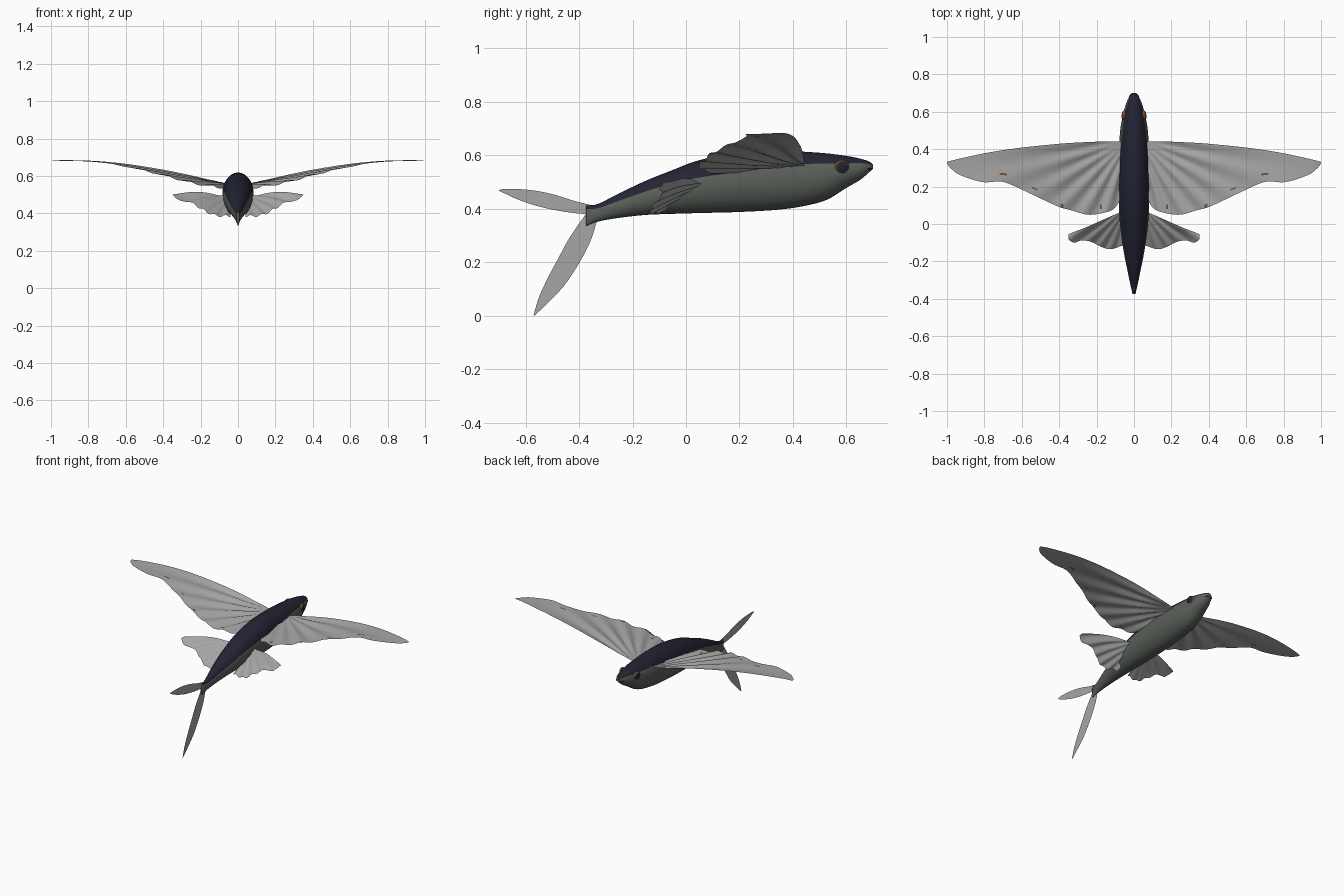
import bpy, bmesh, math
from mathutils import Matrix, Vector

if "Cube" in bpy.data.objects:
    bpy.data.objects.remove(bpy.data.objects["Cube"])


def material(name, rgb):
    m = bpy.data.materials.new(name)
    m.diffuse_color = (*rgb, 1)
    m.use_nodes = True
    m.node_tree.nodes["Principled BSDF"].inputs["Base Color"].default_value = m.diffuse_color
    return m


NAVY = material("navy back", (0.017, 0.017, 0.034))
BELLY = material("grey green belly", (0.10, 0.115, 0.10))
FIN = material("pale grey fin", (0.38, 0.38, 0.38))
BROWN = material("brown iris", (0.22, 0.08, 0.03))


def spline(rows, t):
    """Catmull-Rom sample of a table of rows, t in 0..1."""
    f = t * (len(rows) - 1)
    i = min(int(f), len(rows) - 2)
    u = f - i
    p = [rows[max(0, min(len(rows) - 1, i + k))] for k in (-1, 0, 1, 2)]
    return [0.5 * (2 * b + (c - a) * u + (2 * a - 5 * b + 4 * c - d) * u * u
                   + (3 * b - a - 3 * c + d) * u ** 3) for a, b, c, d in zip(*p)]


def finish(name, bm, mats, mirror=False):
    for f in bm.faces:
        f.smooth = True
    me = bpy.data.meshes.new(name)
    bm.to_mesh(me)
    bm.free()
    ob = bpy.data.objects.new(name, me)
    bpy.context.collection.objects.link(ob)
    for m in mats:
        me.materials.append(m)
    if mirror:
        ob.modifiers.new("mirror", "MIRROR").use_mirror_merge = False
    return ob


# Body: elliptical rings with one vertex row on the colour seam
# y, top z, bottom z, half width, seam z
BODY = [(-.375, .413, .335, .008, .400), (-.33, .418, .352, .018, .402),
        (-.25, .458, .366, .035, .430), (-.15, .505, .377, .055, .465),
        (-.05, .545, .381, .070, .495), (.05, .582, .384, .079, .517),
        (.20, .612, .388, .084, .538), (.35, .618, .397, .082, .557),
        (.45, .613, .412, .078, .567), (.53, .607, .435, .070, .570),
        (.60, .598, .478, .055, .570), (.65, .588, .507, .040, .571),
        (.685, .577, .536, .022, .567), (.70, .564, .549, .006, .558)]
bm = bmesh.new()
HALF = 8
rings = []
for i in range(66):
    y, top, bot, w, seam = spline(BODY, i / 65)
    c, h = (top + bot) / 2, (top - bot) / 2
    s = math.acos(max(-.9, min(.9, (seam - c) / h)))
    angs = [s * k / HALF for k in range(HALF)]
    angs += [s + (math.pi - s) * k / HALF for k in range(HALF + 1)]
    angs += [-a for a in angs[-2:0:-1]]
    rings.append([bm.verts.new((w * math.sin(a), y, c + h * math.cos(a))) for a in angs])
n = len(rings[0])
for r0, r1 in zip(rings, rings[1:]):
    for k in range(n):
        f = bm.faces.new((r0[k], r0[(k + 1) % n], r1[(k + 1) % n], r1[k]))
        f.material_index = 0 if k < HALF or k >= n - HALF else 1
for r in (rings[0], rings[-1]):
    bm.faces.new(r).material_index = 1
bmesh.ops.recalc_face_normals(bm, faces=bm.faces)
finish("body", bm, [NAVY, BELLY])


def sheet(name, rows, spans, chords, up, pivot=None, ripple=0, rays=0, spots=(), mirror=False):
    """Thin fin between a leading edge and a trailing edge.
    Each row holds the two edge points; ripple folds it along rays from the pivot."""
    bm = bmesh.new()
    grid = []
    for i in range(spans + 1):
        r = spline(rows, i / spans)
        a, b = Vector(r[:3]), Vector(r[3:])
        line = []
        for j in range(chords + 1):
            p = a.lerp(b, j / chords)
            if pivot:
                dx, dy = p.x - pivot[0], pivot[1] - p.y
                fade = min(1, math.hypot(dx, dy) / .25) * max(0, 1.05 - abs(p.x))
                p.z += ripple * fade * math.sin(rays * math.atan2(dy, dx))
            line.append(bm.verts.new(p))
        grid.append(line)
    for g0, g1 in zip(grid, grid[1:]):
        for j in range(chords):
            f = bm.faces.new((g0[j], g0[j + 1], g1[j + 1], g1[j]))
            c = f.calc_center_median()
            if any(math.hypot(c.x - x, c.y - y) < .011 for x, y in spots):
                f.material_index = 1
    bm.normal_update()
    if sum((f.normal.dot(Vector(up)) for f in bm.faces)) < 0:
        bmesh.ops.reverse_faces(bm, faces=bm.faces)
    return finish(name, bm, [FIN, BROWN] if spots else [FIN], mirror)


# Pectoral wings: x, leading y, leading z, trailing y, trailing z
WING = [(.055, .44, .560, .18, .535), (.10, .442, .568, .088, .540),
        (.17, .441, .580, .058, .550), (.25, .438, .597, .050, .565),
        (.33, .434, .614, .072, .585), (.41, .428, .630, .095, .607),
        (.57, .412, .657, .170, .645), (.70, .395, .673, .225, .668),
        (.81, .376, .681, .224, .678), (.93, .350, .684, .262, .681),
        (.98, .338, .682, .298, .679), (1.0, .332, .680, .325, .679)]
sheet("pectoral_fins", [(x, a, b, x, c, d) for x, a, b, c, d in WING], 66, 32,
      (0, 0, 1), (.03, .45), .008, 26,
      ((.70, .267), (.52, .19), (.385, .097), (.18, .09)), True)

# Pelvic fins
PELVIC = [(.04, .072, .490, -.105, .385), (.08, .060, .495, -.122, .386),
          (.13, .038, .502, -.135, .391), (.18, .016, .508, -.120, .415),
          (.23, -.006, .510, -.095, .445), (.28, -.027, .508, -.088, .465),
          (.32, -.042, .504, -.100, .478), (.35, -.055, .500, -.083, .494)]
sheet("pelvic_fins", [(x, a, b, x, c, d) for x, a, b, c, d in PELVIC], 36, 28,
      (0, 0, 1), (.03, .10), .007, 28, (), True)

# Forked tail: y, z of both edges of each lobe
UPPER = [(-.34, .410, -.37, .380), (-.42, .430, -.42, .384), (-.49, .452, -.49, .395),
         (-.56, .467, -.56, .411), (-.63, .474, -.63, .435), (-.68, .474, -.68, .458),
         (-.70, .470, -.70, .467)]
LOWER = [(-.375, .380, -.335, .350), (-.40, .345, -.355, .285), (-.44, .285, -.395, .205),
         (-.475, .220, -.450, .120), (-.515, .145, -.490, .075), (-.55, .070, -.535, .030),
         (-.57, .003, -.567, .000)]
for name, rows in (("tail_upper_lobe", UPPER), ("tail_lower_lobe", LOWER)):
    sheet(name, [(0, a, b, 0, c, d) for a, b, c, d in rows], 28, 8, (1, 0, 0))

# Eyes: brown rim around a dark pupil
bm = bmesh.new()
bmesh.ops.create_uvsphere(bm, u_segments=24, v_segments=20, radius=1,
                          matrix=Matrix.Rotation(math.pi / 2, 4, 'Y'))
for f in bm.faces:
    c = f.calc_center_median()
    f.material_index = 1 if math.hypot(c.y, c.z) < .80 else 0
bm.transform(Matrix.Translation((.053, .583, .557)) @ Matrix.Rotation(.2, 4, 'Z')
             @ Matrix.Diagonal((.013, .027, .026, 1)))
finish("eyes", bm, [BROWN, NAVY], True)

# Mouth line
bm = bmesh.new()
bmesh.ops.create_uvsphere(bm, u_segments=20, v_segments=8, radius=1,
                          matrix=Matrix.Translation((0, .676, .549))
                          @ Matrix.Diagonal((.027, .025, .0025, 1)))
finish("mouth", bm, [NAVY])
